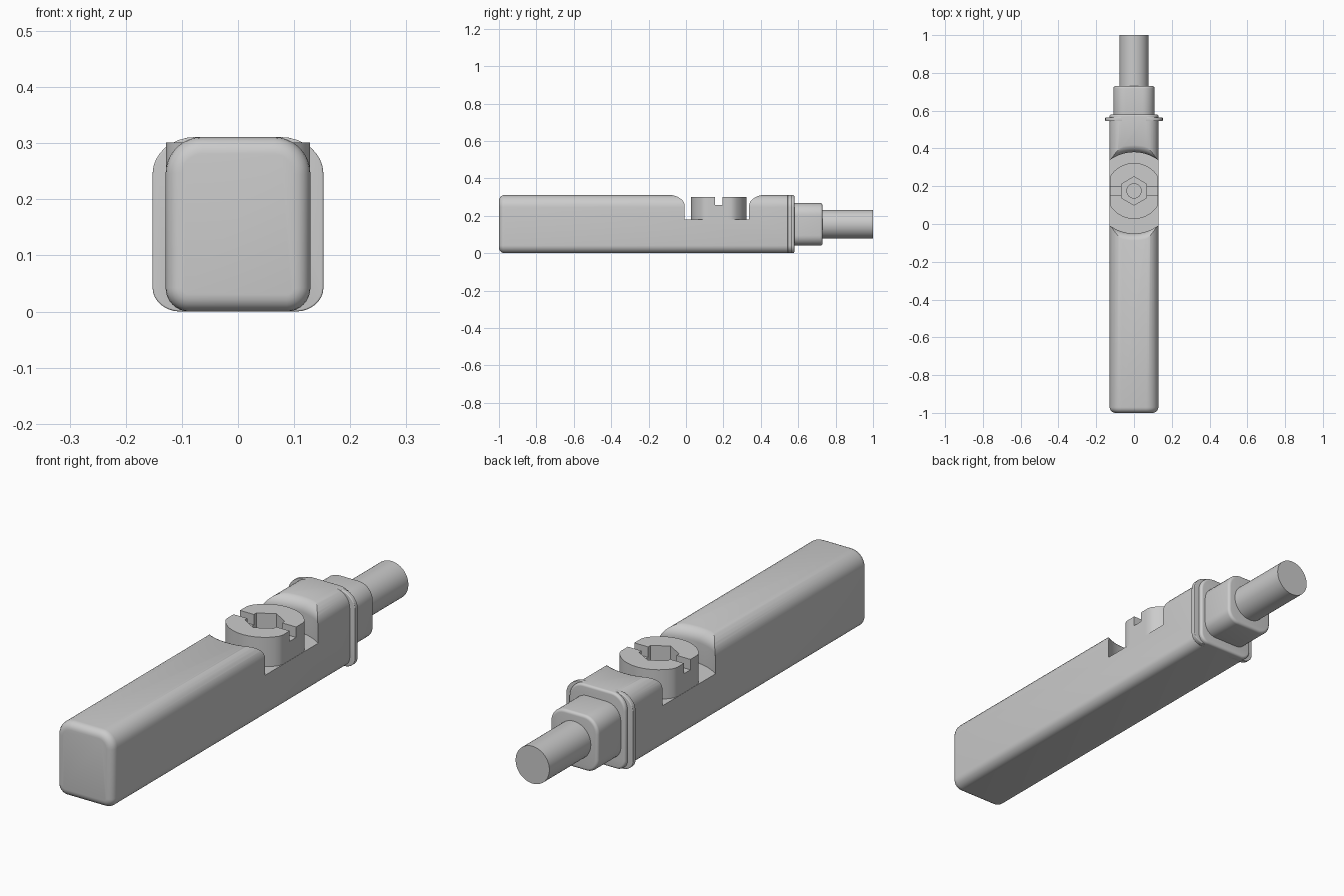
import bpy, bmesh, math

if "Cube" in bpy.data.objects:
    bpy.data.objects.remove(bpy.data.objects["Cube"])


def loft(name, rings):
    """Closed solid through rings with equal point counts."""
    bm = bmesh.new()
    rows = [[bm.verts.new(p) for p in r] for r in rings]
    n = len(rows[0])
    for a, b in zip(rows, rows[1:]):
        for i in range(n):
            j = (i + 1) % n
            bm.faces.new((a[i], a[j], b[j], b[i]))
    bm.faces.new(rows[0])
    bm.faces.new(rows[-1])
    bmesh.ops.recalc_face_normals(bm, faces=bm.faces)
    me = bpy.data.meshes.new(name)
    bm.to_mesh(me)
    bm.free()
    ob = bpy.data.objects.new(name, me)
    bpy.context.collection.objects.link(ob)
    return ob


def section(y, hw, z0, z1, rt, rb, inset=0.0, sx=1.0, n=8):
    """Rounded rectangle across the length, with separate top and bottom radii."""
    hw, z0, z1 = hw - inset, z0 + inset, z1 - inset
    rt, rb = max(rt - inset, 0.004), max(rb - inset, 0.004)
    pts = []
    for k, (sgx, cz, r) in enumerate(((1, z1 - rt, rt), (-1, z1 - rt, rt),
                                      (-1, z0 + rb, rb), (1, z0 + rb, rb))):
        for i in range(n + 1):
            a = math.pi / 2 * (k + i / n)
            pts.append((sx * (sgx * (hw - r) + r * math.cos(a)), y, cz + r * math.sin(a)))
    return pts


def rounded_bar(name, y0, y1, b0, b1, *shape, sx=1.0):
    """Bar along y with rounded ends of radius b0 and b1."""
    angs = [math.pi / 2 * i / 5 for i in range(6)]
    rings = [section(y0 + b0 * (1 - math.sin(a)), *shape, b0 * (1 - math.cos(a)), sx)
             for a in reversed([math.pi / 2 - a for a in angs])]
    rings = [section(y0 + b0 * (1 - math.cos(t)), *shape, b0 * (1 - math.sin(t)), sx)
             for t in angs]
    rings += [section(y1 - b1 * (1 - math.cos(t)), *shape, b1 * (1 - math.sin(t)), sx)
              for t in reversed(angs)]
    return loft(name, rings)


def circle_z(r, z, cy, n, clamp=9.0):
    pts = []
    for i in range(n):
        a = 2 * math.pi * (i + 0.5) / n
        pts.append((max(-clamp, min(clamp, r * math.cos(a))), cy + r * math.sin(a), z))
    return pts


def cut(ob, cutter):
    m = ob.modifiers.new("cut", 'BOOLEAN')
    m.operation, m.solver, m.object = 'DIFFERENCE', 'EXACT', cutter
    bpy.context.view_layer.objects.active = ob
    bpy.ops.object.modifier_apply(modifier=m.name)
    bpy.data.objects.remove(cutter)


BODY = (0.129, 0.0, 0.311, 0.065, 0.042)
HUB_Y = 0.175

# Main body with rounded ends
body = rounded_bar("handle_body", -1.0, 0.58, 0.03, 0.01, *BODY)

# Round pocket with a softened rim
R, F, cy = 0.215, 0.047, 0.165
prof = [(R, 0.18)]
for i in range(9):
    t = math.pi / 2 * i / 8
    prof.append((R + F - F * math.cos(t), 0.265 + F * math.sin(t)))
prof.append((R + F, 0.4))
cut(body, loft("pocket_cutter", [circle_z(r, z, cy, 96) for r, z in prof]))

# Hub with flattened sides, cross slot, hexagonal socket and centre hole
hub = loft("hub", [circle_z(0.148, z, HUB_Y, 48, 0.128) for z in (0.172, 0.301)])
slot = [[(x, HUB_Y + y, z) for y, z in ((-0.021, 0.258), (0.021, 0.258), (0.021, 0.4), (-0.021, 0.4))]
        for x in (-0.2, 0.2)]
cut(hub, loft("slot_cutter", slot))
cut(hub, loft("hex_cutter", [circle_z(0.075, z, HUB_Y, 6) for z in (0.205, 0.4)]))
cut(hub, loft("hole_cutter", [circle_z(0.038, z, HUB_Y, 24) for z in (0.185, 0.3)]))

# Thin flange near the end
flange = rounded_bar("flange", 0.544, 0.564, 0.003, 0.003, *BODY, sx=1.18)

# Collar and shaft
collar = rounded_bar("collar", 0.56, 0.73, 0.005, 0.012, 0.109, 0.04, 0.268, 0.065, 0.055)
shaft = loft("shaft", [[(0.077 * math.cos(2 * math.pi * i / 48), y,
                         0.155 + 0.077 * math.sin(2 * math.pi * i / 48)) for i in range(48)]
                       for y in (0.7, 1.0)])

# Smooth shading with sharp edges kept
for ob in (body, hub, flange, collar, shaft):
    bpy.ops.object.select_all(action='DESELECT')
    ob.select_set(True)
    bpy.context.view_layer.objects.active = ob
    bpy.ops.object.shade_smooth_by_angle(angle=math.radians(30))
